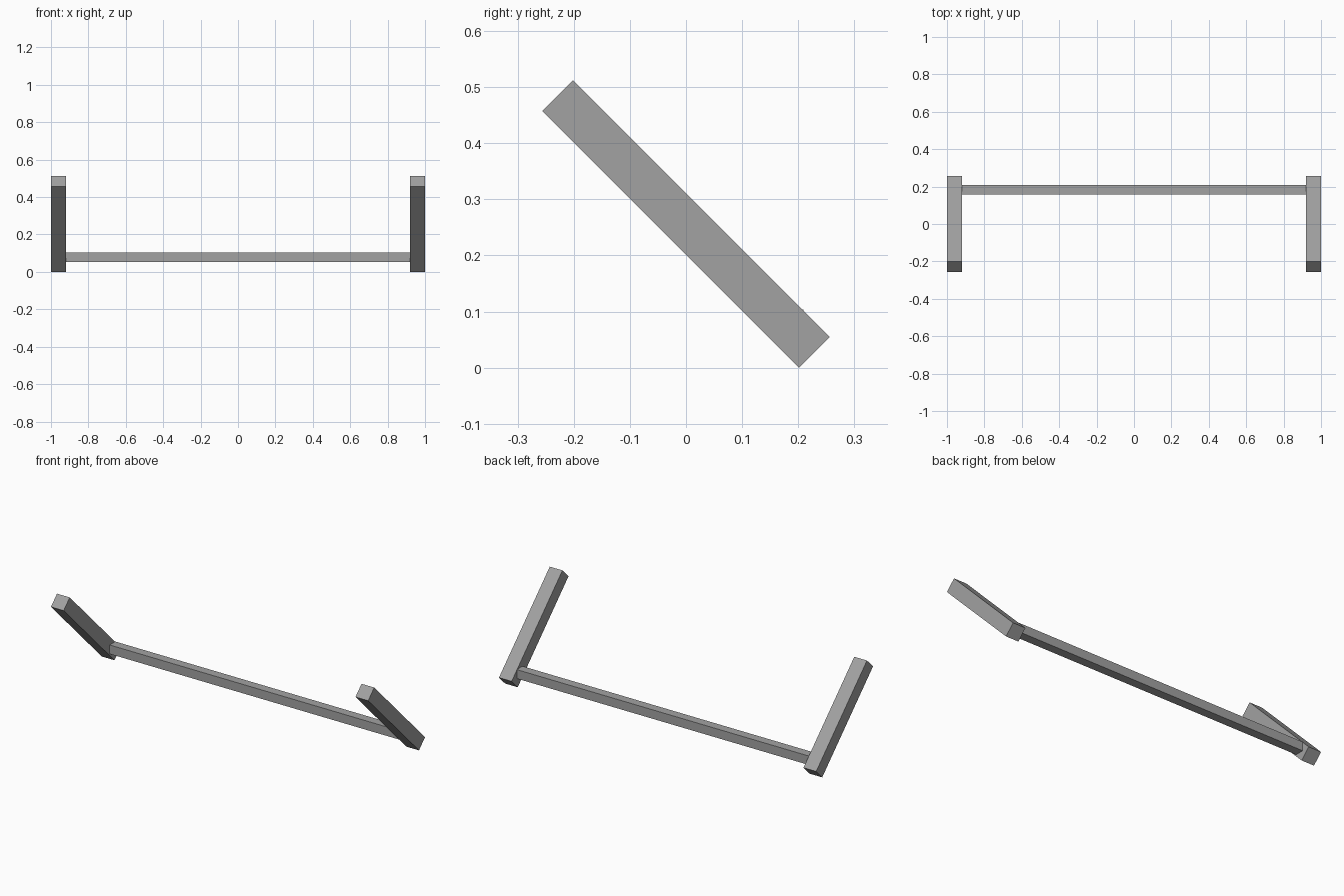
import bpy
from math import radians

cube = bpy.data.objects.get("Cube")
if cube:
    bpy.data.objects.remove(cube, do_unlink=True)

# Single grey metal colour
grey = bpy.data.materials.new("grey")
grey.use_nodes = True
colour = (0.36, 0.36, 0.36, 1)
grey.diffuse_color = colour
grey.node_tree.nodes["Principled BSDF"].inputs["Base Color"].default_value = colour


def box(name, size, location, tilt=0):
    bpy.ops.mesh.primitive_cube_add(size=1, location=location)
    obj = bpy.context.object
    obj.name = name
    obj.scale = size
    bpy.ops.object.transform_apply(location=False, rotation=False, scale=True)
    obj.rotation_euler.x = radians(tilt)
    obj.data.materials.append(grey)
    return obj


# Slanted side arms, leaning forward towards the top
for side, x in (("left", 0.96), ("right", -0.96)):
    box(side + "_arm", (0.08, 0.077, 0.647), (x, 0, 0.256), 45)

# Square crossbar joining the lower ends of the arms
box("crossbar", (1.84, 0.051, 0.051), (0, 0.184, 0.078))
